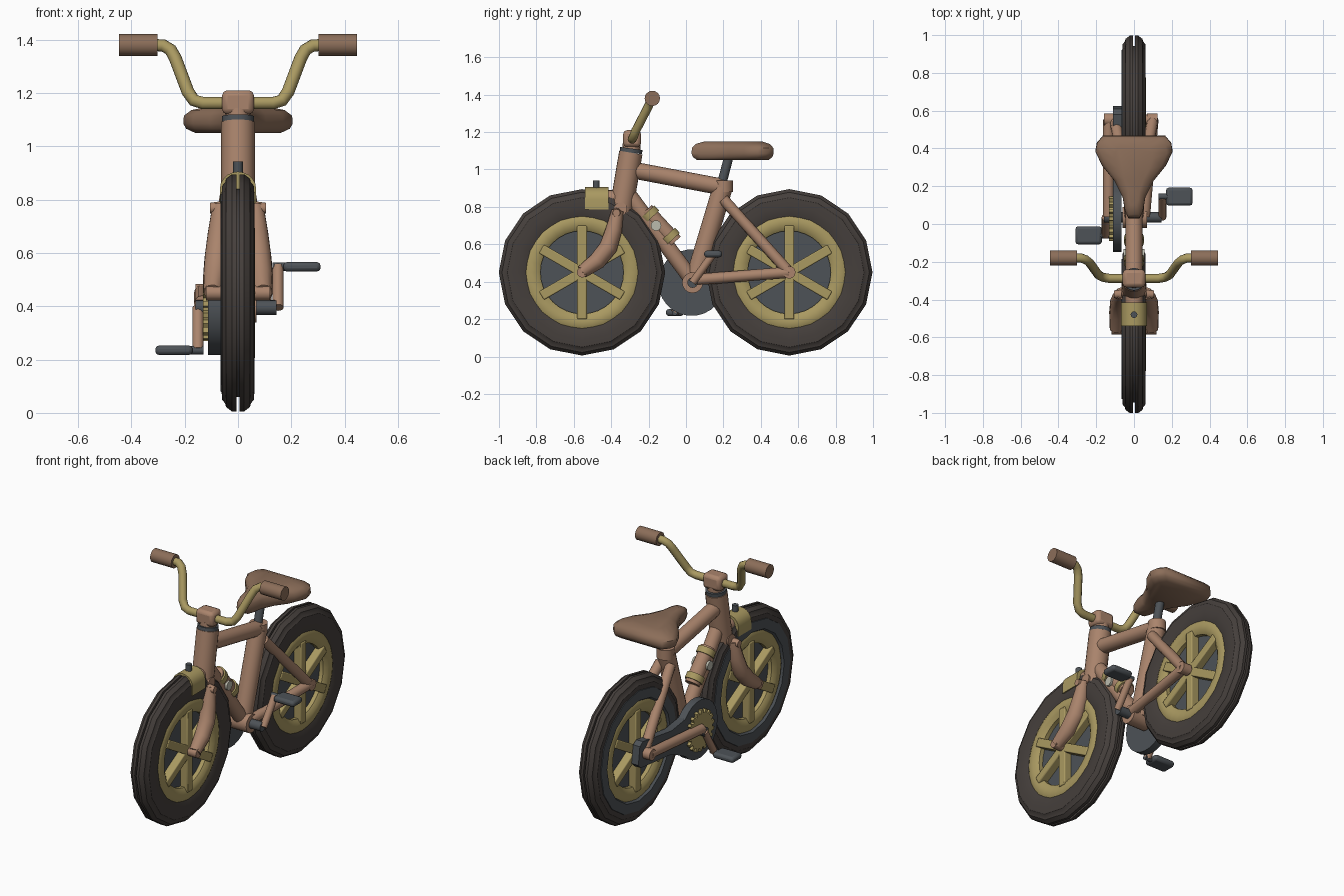
import bpy, bmesh
from math import sin, cos, pi, radians
from mathutils import Vector

if "Cube" in bpy.data.objects:
    bpy.data.objects.remove(bpy.data.objects["Cube"])


def material(name, rgb):
    m = bpy.data.materials.new(name)
    m.diffuse_color = (*rgb, 1)
    m.use_nodes = True
    m.node_tree.nodes["Principled BSDF"].inputs["Base Color"].default_value = m.diffuse_color
    return m


COPPER = material("copper", (0.40, 0.23, 0.15))
GOLD = material("brass", (0.40, 0.32, 0.12))
STEEL = material("dark_steel", (0.075, 0.085, 0.095))
RUBBER = material("rubber", (0.06, 0.05, 0.045))
LEATHER = material("leather", (0.26, 0.155, 0.10))
GLASS = material("pale_glass", (0.5, 0.5, 0.42))


def finish(ob, mat, angle=35):
    bpy.ops.object.select_all(action='DESELECT')
    ob.select_set(True)
    bpy.context.view_layer.objects.active = ob
    if ob.type == 'CURVE':
        bpy.ops.object.convert(target='MESH')
        ob = bpy.context.object
    ob.data.materials.clear()
    ob.data.materials.append(mat)
    bpy.ops.object.shade_smooth_by_angle(angle=radians(angle))
    return ob


def from_bm(name, bm, mat, angle=35):
    bmesh.ops.recalc_face_normals(bm, faces=bm.faces)
    me = bpy.data.meshes.new(name)
    bm.to_mesh(me)
    bm.free()
    ob = bpy.data.objects.new(name, me)
    bpy.context.collection.objects.link(ob)
    return finish(ob, mat, angle)


def rod(name, a, b, r, mat, r2=None, sides=16):
    a, b = Vector(a), Vector(b)
    bm = bmesh.new()
    bmesh.ops.create_cone(bm, cap_ends=True, segments=sides, radius1=r,
                          radius2=r if r2 is None else r2, depth=(b - a).length)
    bm.transform((b - a).to_track_quat('Z', 'Y').to_matrix().to_4x4())
    bmesh.ops.translate(bm, vec=(a + b) / 2, verts=bm.verts)
    return from_bm(name, bm, mat)


def bent_tube(name, pts, r, mat, radii=None):
    cu = bpy.data.curves.new(name, 'CURVE')
    cu.dimensions = '3D'
    cu.bevel_depth, cu.bevel_resolution, cu.use_fill_caps = r, 3, True
    sp = cu.splines.new('POLY')
    sp.points.add(len(pts) - 1)
    for i, p in enumerate(pts):
        sp.points[i].co = (*p, 1)
        sp.points[i].radius = radii[i] if radii else 1
    ob = bpy.data.objects.new(name, cu)
    bpy.context.collection.objects.link(ob)
    return finish(ob, mat, 50)


def box(name, c, size, mat, bevel=0.01, tilt=0):
    bpy.ops.mesh.primitive_cube_add(size=1, location=c, rotation=(tilt, 0, 0))
    ob = bpy.context.object
    ob.name = name
    ob.scale = size
    bpy.ops.object.transform_apply(location=False, rotation=False, scale=True)
    m = ob.modifiers.new("bevel", 'BEVEL')
    m.width, m.segments = bevel, 2
    return finish(ob, mat)


def lathe_x(name, profile, c, mat, sides, angle=35):
    """Closed (x, radius) profile spun round an x-axis through (y, z)."""
    bm = bmesh.new()
    rings = [[bm.verts.new((x, c[0] + r * cos(2 * pi * i / sides), c[1] + r * sin(2 * pi * i / sides)))
              for x, r in profile] for i in range(sides)]
    n = len(profile)
    for i in range(sides):
        a, b = rings[i], rings[(i + 1) % sides]
        for j in range(n):
            k = (j + 1) % n
            bm.faces.new((a[j], a[k], b[k], b[j]))
    return from_bm(name, bm, mat, angle)


def prism(name, pts, shift, mat):
    """Flat outline of 3D points pushed along a vector."""
    bm = bmesh.new()
    f = bm.faces.new([bm.verts.new(p) for p in pts])
    new = bmesh.ops.extrude_face_region(bm, geom=[f])['geom']
    bmesh.ops.translate(bm, vec=shift, verts=[v for v in new if isinstance(v, bmesh.types.BMVert)])
    return from_bm(name, bm, mat, 30)


# Wheels: two tyre halves with a groove between, rim, disc and spokes
TYRE = [(0.005, 0.39), (0.005, 0.445), (0.022, 0.445), (0.045, 0.428), (0.048, 0.415), (0.06, 0.40),
        (0.062, 0.355), (0.055, 0.31), (0.045, 0.285), (0.0, 0.285), (0.0, 0.39)]
RIM = [(0.05, 0.302), (0.059, 0.285), (0.057, 0.245), (0.04, 0.222),
       (-0.04, 0.222), (-0.057, 0.245), (-0.059, 0.285), (-0.05, 0.302)]
SIDEWALL = [(-0.05, 0.30), (-0.065, 0.31), (-0.065, 0.37), (-0.05, 0.375)]
for name, cy in (("front", -0.556), ("rear", 0.552)):
    c = (cy, 0.45)
    for side, s in (("right", 1), ("left", -1)):
        lathe_x(f"{name}_tyre_{side}", [(x * s, r) for x, r in TYRE], c, RUBBER, 16, 30)
    lathe_x(f"{name}_sidewall_ring", SIDEWALL, c, STEEL, 16)
    lathe_x(f"{name}_rim", RIM, c, GOLD, 32)
    rod(f"{name}_wheel_disc", (-0.015, *c), (0.015, *c), 0.25, STEEL, sides=32)
    for i in range(3):
        box(f"{name}_spoke_bar_{i}", (0, *c), (0.126, 0.052, 0.50), GOLD, 0.006, i * pi / 3)
    rod(f"{name}_axle", (-0.12, *c), (0.12, *c), 0.028, COPPER, sides=12)

# Main frame tubes
rod("head_tube", (0, -0.35, 0.765), (0, -0.295, 1.09), 0.063, COPPER, sides=20)
rod("headset_ring", (0, -0.295, 1.09), (0, -0.292, 1.112), 0.06, STEEL, sides=20)
rod("headset_neck", (0, -0.292, 1.11), (0, -0.29, 1.14), 0.048, COPPER)
rod("top_tube", (0, -0.30, 1.0), (0, 0.20, 0.905), 0.045, COPPER)
rod("down_tube", (0, -0.31, 0.87), (0, 0.04, 0.40), 0.042, COPPER)
rod("seat_tube", (0, 0.045, 0.40), (0, 0.195, 0.90), 0.053, COPPER)
rod("seat_collar", (0, 0.2, 0.88), (0, 0.2, 0.94), 0.052, COPPER)
rod("seat_post", (0, 0.19, 0.92), (0, 0.232, 1.08), 0.025, STEEL)
rod("bottom_bracket", (-0.06, 0.035, 0.395), (0.07, 0.035, 0.395), 0.056, COPPER)
rod("crank_axle", (-0.16, 0.035, 0.395), (0.145, 0.035, 0.395), 0.028, STEEL)

# Rear stays, the left chain stay running outside the chain guard
for side, s, x0 in (("right", 1, 0.055), ("left", -1, 0.135)):
    x1 = max(x0, 0.1)
    rod(f"seat_stay_{side}", (0.035 * s, 0.2, 0.84), (0.1 * s, 0.552, 0.45), 0.03, COPPER, sides=12)
    rod(f"chain_stay_{side}", (x0 * s, 0.04, 0.41), (x1 * s, 0.552, 0.45), 0.03, COPPER, sides=12)
    rod(f"dropout_{side}", (0.07 * s, 0.552, 0.45), ((x1 + 0.025) * s, 0.552, 0.45), 0.034, COPPER, sides=12)

# Fork
for side, s in (("right", 1), ("left", -1)):
    bent_tube(f"fork_leg_{side}",
              [(0.065 * s, -0.366, 0.78), (0.07 * s, -0.385, 0.68), (0.078 * s, -0.415, 0.585),
               (0.086 * s, -0.475, 0.51), (0.094 * s, -0.556, 0.452)],
              0.049, COPPER, [0.65, 0.9, 1, 0.95, 0.72])
    rod(f"fork_bolt_{side}", (0.05 * s, -0.372, 0.768), (0.105 * s, -0.372, 0.768), 0.028, COPPER, 0.02, 12)
rod("fork_crown", (-0.065, -0.35, 0.79), (0.065, -0.35, 0.79), 0.035, COPPER)

# Lamp clip arching over the front tyre
arch = [(0.068, 0.785)] + [(0.068 * cos(pi * i / 10), 0.84 + 0.065 * sin(pi * i / 10)) for i in range(11)]
arch += [(-0.068, 0.785)]
prism("lamp_clip", [(x, -0.54, z) for x, z in arch], (0, 0.125, 0), GOLD)
rod("lamp_mount", (0, -0.42, 0.845), (0, -0.35, 0.845), 0.045, COPPER)
rod("lamp_knob", (0, -0.48, 0.89), (0, -0.48, 0.942), 0.018, STEEL, sides=12)

# Canister strapped to the down tube
rod("canister", (0, -0.215, 0.78), (0, -0.06, 0.612), 0.044, COPPER)
for i, (y, z) in enumerate(((-0.195, 0.758), (-0.085, 0.639))):
    d = Vector((0, 0.68, -0.74)) * 0.019
    p = Vector((0, y, z))
    rod(f"canister_band_{i}", p - d, p + d, 0.053, GOLD, sides=20)
rod("canister_gauge", (-0.055, -0.16, 0.70), (0.055, -0.16, 0.70), 0.028, GLASS)

# Stem, handlebar and grips
box("stem", (0, -0.288, 1.165), (0.12, 0.095, 0.09), COPPER, 0.02)
half = [(0.13, -0.288, 1.162), (0.165, -0.282, 1.172), (0.188, -0.27, 1.205), (0.235, -0.205, 1.33),
        (0.253, -0.19, 1.362), (0.28, -0.18, 1.378), (0.32, -0.18, 1.38)]
bent_tube("handlebar", [(-x, y, z) for x, y, z in reversed(half)] + half, 0.024, GOLD)
for side, s in (("right", 1), ("left", -1)):
    rod(f"grip_{side}", (0.302 * s, -0.18, 1.38), (0.446 * s, -0.18, 1.38), 0.041, LEATHER)

# Saddle: stacked outlines, pulled in at the top and bottom
right = [(0.03, 0.03), (0.048, 0.07), (0.06, 0.14), (0.105, 0.23), (0.17, 0.31),
         (0.205, 0.385), (0.197, 0.43), (0.165, 0.468)]
outline = right + [(-x, y) for x, y in reversed(right)]
bm = bmesh.new()
layers = [[bm.verts.new((x * k, 0.26 + (y - 0.26) * (0.4 + 0.6 * k), z)) for x, y in outline]
          for z, k in ((1.05, 0.78), (1.066, 0.95), (1.085, 1.0), (1.115, 0.99), (1.136, 0.85), (1.15, 0.5))]
for a, b in zip(layers, layers[1:]):
    for i in range(len(outline)):
        j = (i + 1) % len(outline)
        bm.faces.new((a[i], a[j], b[j], b[i]))
bm.faces.new(layers[0])
bm.faces.new(layers[-1])
from_bm("saddle", bm, LEATHER, 50)

# Chain guard and toothed chainring on the left
guard = [(0.03 + 0.178 * cos(radians(a)), 0.395 + 0.178 * sin(radians(a))) for a in range(40, 321, 14)]
guard += [(0.30, 0.345), (0.60, 0.375), (0.625, 0.40), (0.61, 0.51), (0.58, 0.53), (0.30, 0.49)]
prism("chain_guard", [(-0.112, y, z) for y, z in guard], (0.046, 0, 0), STEEL)
teeth = [(-0.132, 0.035 + r * cos(2 * pi * (i + o) / 18), 0.395 + r * sin(2 * pi * (i + o) / 18))
         for i in range(18) for o, r in ((0, 0.105), (0.3, 0.105), (0.45, 0.125), (0.85, 0.125))]
prism("chainring", teeth, (0.02, 0, 0), GOLD)

# Cranks and pedals
for side, s, end in (("right", 1, (0.145, 0.548)), ("left", -1, (-0.06, 0.235))):
    rod(f"crank_{side}", (0.15 * s, 0.035, 0.395), (0.15 * s, *end), 0.021, COPPER, sides=12)
    rod(f"pedal_pin_{side}", (0.13 * s, *end), (0.2 * s, *end), 0.016, STEEL, sides=12)
    box(f"pedal_{side}", (0.24 * s, *end), (0.14, 0.095, 0.036), STEEL, 0.014)
